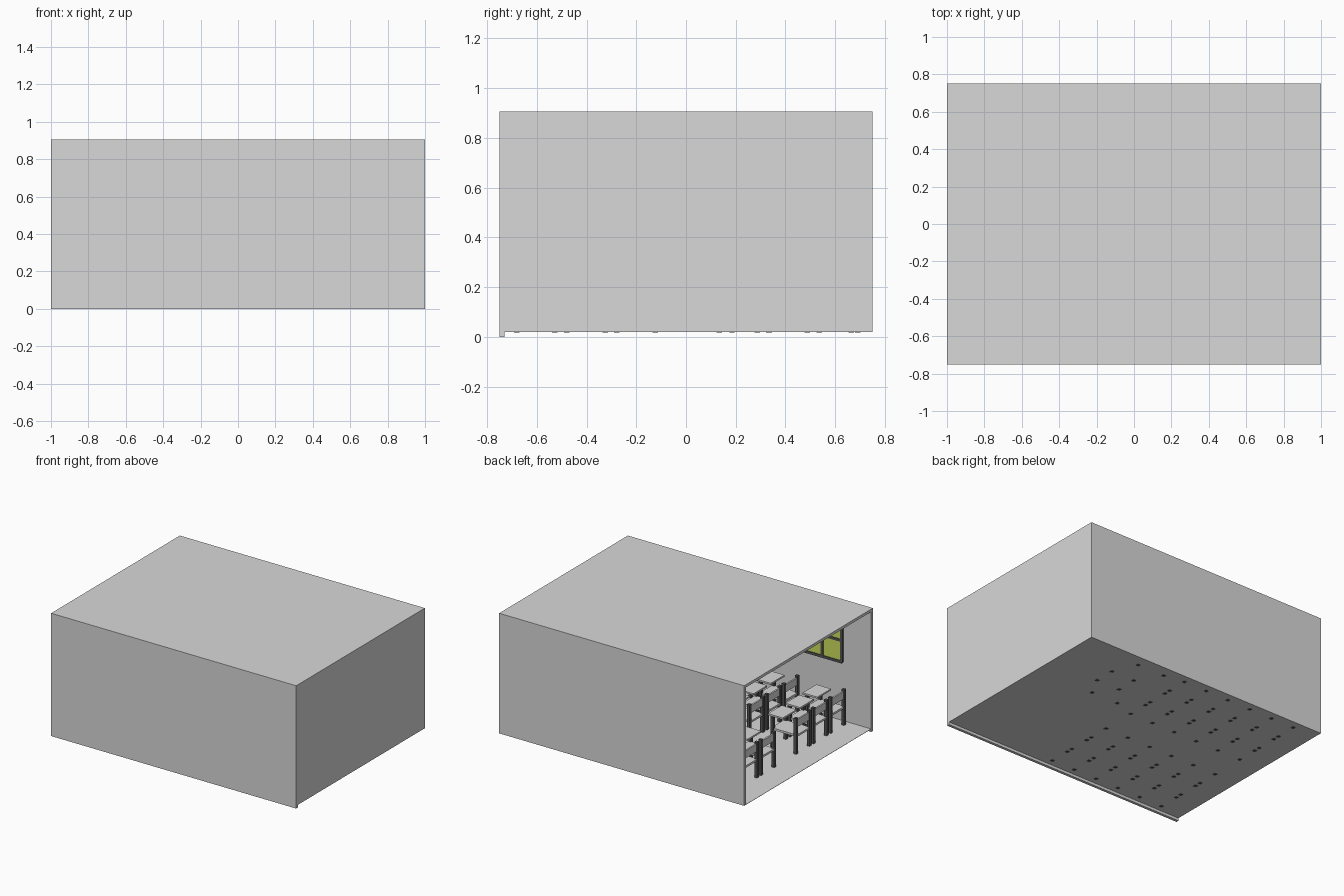
import bpy, bmesh

if "Cube" in bpy.data.objects:
    bpy.data.objects.remove(bpy.data.objects["Cube"])

def material(name, rgb):
    m = bpy.data.materials.new(name)
    m.diffuse_color = (*rgb, 1)
    m.use_nodes = True
    m.node_tree.nodes["Principled BSDF"].inputs["Base Color"].default_value = m.diffuse_color
    return m

GREY = material("plain grey", (0.69, 0.69, 0.69))
DARK = material("dark grey", (0.09, 0.09, 0.09))
GLASS = material("yellow green glass", (0.62, 0.75, 0.115))
BOARD = material("dark green board", (0.04, 0.12, 0.07))
FLOOR_Z = 0.02
TOP = 0.906

def boxes(name, specs, mat):
    """One object from boxes given as (x0, x1, y0, y1, z0, z1)."""
    bm = bmesh.new()
    for x0, x1, y0, y1, z0, z1 in specs:
        vs = bmesh.ops.create_cube(bm, size=1)["verts"]
        for v in vs:
            v.co = (x1 if v.co.x > 0 else x0,
                    y1 if v.co.y > 0 else y0,
                    z1 if v.co.z > 0 else z0)
    bmesh.ops.recalc_face_normals(bm, faces=bm.faces)
    me = bpy.data.meshes.new(name)
    bm.to_mesh(me)
    bm.free()
    me.materials.append(mat)
    ob = bpy.data.objects.new(name, me)
    bpy.context.collection.objects.link(ob)
    return ob

def post(x, y, z1, w=0.022):
    return (x - w / 2, x + w / 2, y - w / 2, y + w / 2, 0.0175, z1)

# Room shell, open on the left side
boxes("front_wall", [(-1, 1, -0.75, -0.73, 0, TOP)], GREY)
boxes("back_wall", [(-1, 1, 0.73, 0.75, FLOOR_Z, TOP - 0.02)], GREY)
boxes("right_wall", [(0.98, 1, -0.73, 0.73, FLOOR_Z, TOP - 0.02)], GREY)
boxes("ceiling", [(-1, 1, -0.73, 0.75, TOP - 0.02, TOP)], GREY)
boxes("floor", [(-1, 0.98, -0.73, 0.73, FLOOR_Z, FLOOR_Z + 0.002)], GREY)

# Window on the inside of the front wall: glass plate with a grid of bars
wx0, wx1, wz0, wz1, bar = -0.765, 0.035, 0.455, 0.77, 0.018
boxes("window_glass", [(wx0, wx1, -0.73, -0.725, wz0, wz1)], GLASS)
bars = []
for i in range(6):
    x = wx0 + (wx1 - wx0) * i / 5
    bars.append((x - bar / 2, x + bar / 2, -0.73, -0.718, wz0, wz1))
for i in range(3):
    z = wz0 + (wz1 - wz0) * i / 2
    bars.append((wx0, wx1, -0.73, -0.719, z - bar / 2, z + bar / 2))
boxes("window_frame", bars, DARK)

# Board on the right wall, facing the seats
boxes("board", [(0.972, 0.98, -0.45, 0.45, 0.36, 0.72)], BOARD)

def chair(name, x_back, y, facing, tablet):
    """Chair with its back posts at x_back; facing is +1 or -1 along x."""
    xf = x_back + 0.19 * facing
    h = 0.077
    def span(a, b):
        p, q = x_back + a * facing, x_back + b * facing
        return min(p, q), max(p, q)
    front_top = 0.245 if tablet else 0.15
    legs = [post(x_back, y + s * h, 0.285) for s in (-1, 1)]
    legs += [post(xf, y + s * h, front_top) for s in (-1, 1)]
    boxes(name + "_legs", legs, DARK)
    boxes(name + "_seat", [(*span(-0.008, 0.20), y - h, y + h, 0.145, 0.16)], GREY)
    boxes(name + "_backrest", [(*span(-0.006, 0.006), y - h, y + h, 0.215, 0.27)], GREY)
    if tablet:
        boxes(name + "_tablet",
              [(*span(0.105, 0.225), y - 0.08, y + 0.08, 0.245, 0.257)], GREY)

# Student seats: three rows in two blocks of three
for row in range(3):
    for start in (-0.604, 0.21):
        for col in range(3):
            chair("student_chair", -0.81 + 0.38 * row,
                  start + 0.2015 * col, 1, True)

# Teacher desk and chair near the board
boxes("desk_legs", [post(x, y, 0.28) for x in (0.30, 0.52)
                    for y in (0.185, 0.665)], DARK)
boxes("desk_top", [(0.28, 0.54, 0.165, 0.685, 0.28, 0.295)], GREY)
chair("teacher_chair", 0.60, 0.41, -1, False)
